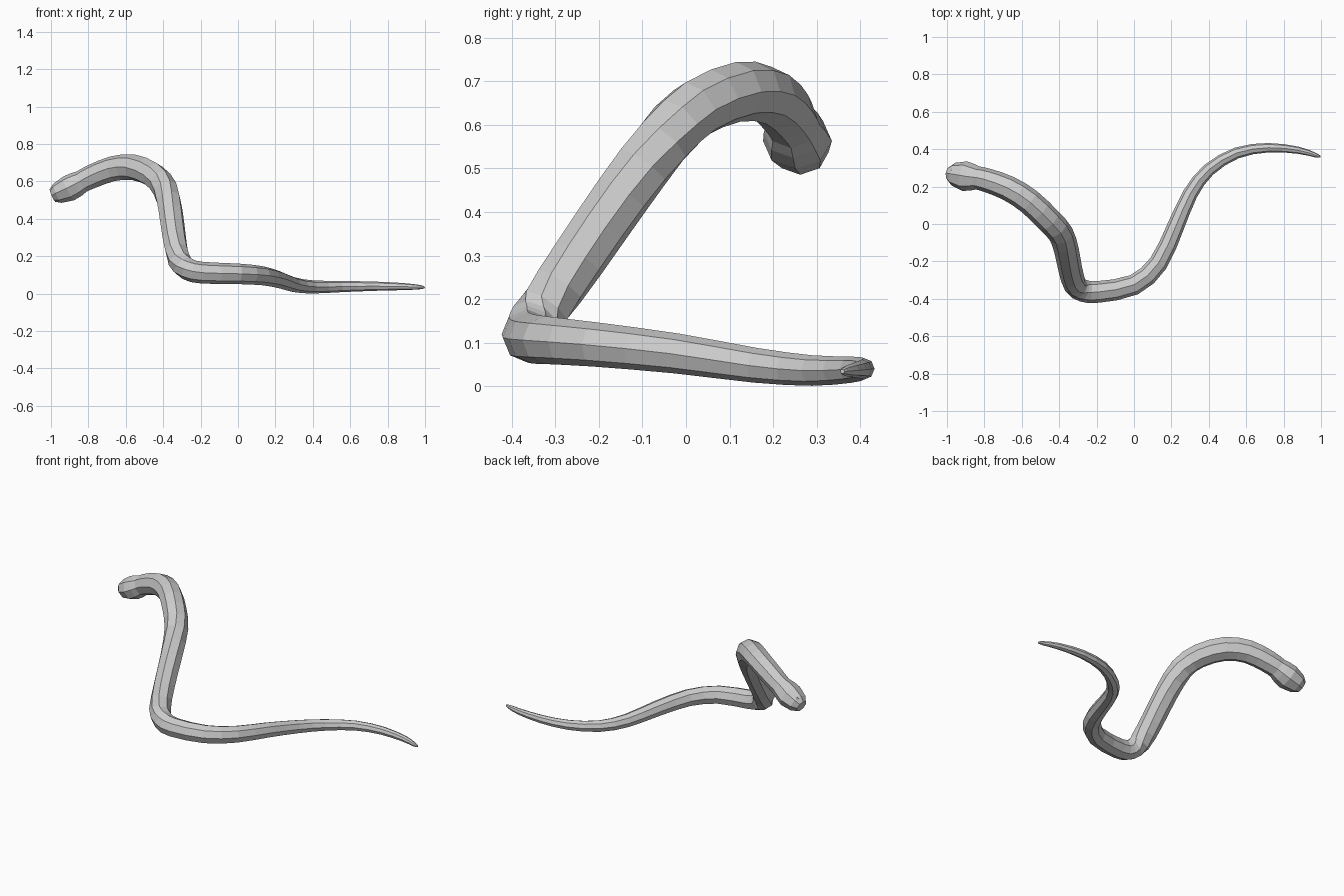
import bpy, math
from mathutils import Vector

if "Cube" in bpy.data.objects:
    bpy.data.objects.remove(bpy.data.objects["Cube"])

# Spine from nose to tail: x, y, z, half width, half height
SPINE = [
    (-0.992, 0.270, 0.525, 0.036, 0.037),
    (-0.965, 0.266, 0.537, 0.062, 0.056),
    (-0.905, 0.256, 0.563, 0.080, 0.070),
    (-0.865, 0.250, 0.584, 0.072, 0.067),
    (-0.835, 0.246, 0.600, 0.062, 0.060),
    (-0.780, 0.232, 0.627, 0.064, 0.064),
    (-0.670, 0.190, 0.668, 0.067, 0.067),
    (-0.560, 0.120, 0.676, 0.069, 0.069),
    (-0.455, 0.020, 0.635, 0.069, 0.069),
    (-0.390, -0.055, 0.560, 0.068, 0.068),
    (-0.360, -0.145, 0.440, 0.066, 0.066),
    (-0.340, -0.245, 0.295, 0.064, 0.064),
    (-0.315, -0.325, 0.180, 0.062, 0.062),
    (-0.270, -0.357, 0.132, 0.060, 0.060),
    (-0.190, -0.363, 0.112, 0.058, 0.058),
    (0.000, -0.325, 0.106, 0.055, 0.055),
    (0.130, -0.210, 0.096, 0.051, 0.051),
    (0.220, -0.020, 0.075, 0.046, 0.046),
    (0.300, 0.160, 0.048, 0.040, 0.040),
    (0.400, 0.290, 0.036, 0.035, 0.035),
    (0.550, 0.380, 0.038, 0.030, 0.030),
    (0.720, 0.408, 0.040, 0.025, 0.025),
    (0.880, 0.394, 0.038, 0.019, 0.019),
    (0.970, 0.368, 0.035, 0.012, 0.012),
    (0.997, 0.359, 0.034, 0.005, 0.005),
]
SIDES = 8


def smooth_path(pts, steps):
    """Catmull-Rom through all points, radii included."""
    out = []
    for i in range(len(pts) - 1):
        a, b, c, d = (Vector(pts[max(0, min(len(pts) - 1, i + k))]) for k in (-1, 0, 1, 2))
        for s in range(steps):
            t = s / steps
            out.append(0.5 * (2 * b + (c - a) * t + (2 * a - 5 * b + 4 * c - d) * t ** 2
                              + (3 * b - a - 3 * c + d) * t ** 3))
    out.append(Vector(pts[-1]))
    return out


# Body: octagonal tube swept along the spine
path = smooth_path(SPINE[:5], 1)[:-1] + smooth_path(SPINE[4:], 2)
centres = [Vector(p[:3]) for p in path]
verts, faces = [], []
for i, p in enumerate(path):
    tan = (centres[min(i + 1, len(path) - 1)] - centres[max(i - 1, 0)]).normalized()
    side = tan.cross(Vector((0, 0, 1))).normalized()
    up = side.cross(tan)
    for k in range(SIDES):
        a = 2 * math.pi * k / SIDES
        verts.append(centres[i] + side * math.cos(a) * p[3] + up * math.sin(a) * p[4])
for i in range(len(path) - 1):
    for k in range(SIDES):
        n = (k + 1) % SIDES
        faces.append((i * SIDES + k, i * SIDES + n, (i + 1) * SIDES + n, (i + 1) * SIDES + k))
faces.append(tuple(reversed(range(SIDES))))
faces.append(tuple(range((len(path) - 1) * SIDES, len(path) * SIDES)))
mesh = bpy.data.meshes.new("snake_body")
mesh.from_pydata(verts, [], faces)
body = bpy.data.objects.new("snake_body", mesh)
bpy.context.collection.objects.link(body)
bpy.context.view_layer.objects.active = body
body.select_set(True)
bpy.ops.object.mode_set(mode='EDIT')
bpy.ops.mesh.select_all(action='SELECT')
bpy.ops.mesh.normals_make_consistent(inside=False)
bpy.ops.object.mode_set(mode='OBJECT')

# Eyes: small beads on the top of the snout
for name, y in (("left_eye", 0.238), ("right_eye", 0.290)):
    bpy.ops.mesh.primitive_uv_sphere_add(segments=8, ring_count=6, radius=0.010,
                                         location=(-0.974, y, 0.576))
    bpy.context.object.name = name
